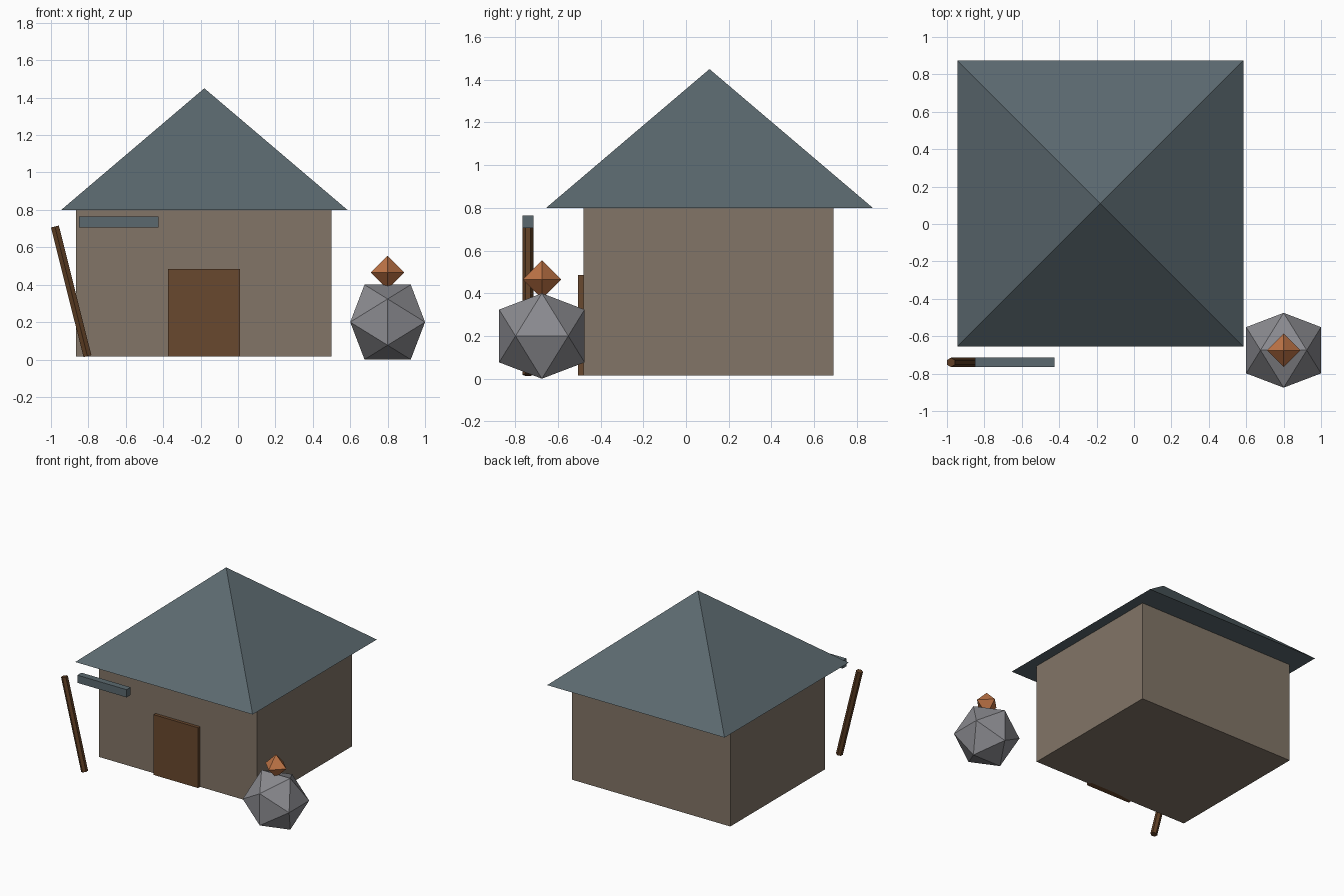
import bpy, math
from mathutils import Vector

if "Cube" in bpy.data.objects:
    bpy.data.objects.remove(bpy.data.objects["Cube"])


def material(name, srgb):
    m = bpy.data.materials.new(name)
    lin = [((c / 255 + 0.055) / 1.055) ** 2.4 for c in srgb]
    m.diffuse_color = (*lin, 1)
    m.use_nodes = True
    m.node_tree.nodes["Principled BSDF"].inputs["Base Color"].default_value = m.diffuse_color
    return m


WALL = material("clay_wall", (130, 117, 103))
SLATE = material("slate_blue", (91, 105, 111))
DOOR = material("door_brown", (105, 72, 46))
POLE = material("dark_wood", (94, 62, 36))
STONE = material("grey_stone", (138, 138, 143))
EMBER = material("copper_orange", (190, 116, 70))


def mesh_object(name, verts, faces, mat):
    me = bpy.data.meshes.new(name)
    me.from_pydata(verts, [], faces)
    me.materials.append(mat)
    ob = bpy.data.objects.new(name, me)
    bpy.context.collection.objects.link(ob)
    return ob


def box(name, lo, hi, mat):
    v = [(x, y, z) for x in (lo[0], hi[0]) for y in (lo[1], hi[1]) for z in (lo[2], hi[2])]
    f = [(0, 1, 3, 2), (4, 6, 7, 5), (0, 4, 5, 1), (2, 3, 7, 6), (0, 2, 6, 4), (1, 5, 7, 3)]
    return mesh_object(name, v, f, mat)


# House body, door and hanging sign board
box("house_walls", (-0.865, -0.48, 0.015), (0.50, 0.69, 0.80), WALL)
box("door", (-0.375, -0.505, 0.015), (0.01, -0.46, 0.485), DOOR)
box("sign_board", (-0.85, -0.765, 0.705), (-0.425, -0.715, 0.765), SLATE)

# Pyramid roof
cx, cy, h = -0.18, 0.11, 0.765
base = [(cx - h, cy - h, 0.80), (cx + h, cy - h, 0.80), (cx + h, cy + h, 0.80), (cx - h, cy + h, 0.80)]
mesh_object("roof", base + [(cx, cy, 1.45)],
            [(3, 2, 1, 0)] + [(i, (i + 1) % 4, 4) for i in range(4)], SLATE)

# Leaning six-sided pole
a, b = Vector((-0.805, -0.74, 0.018)), Vector((-0.979, -0.74, 0.711))
bpy.ops.mesh.primitive_cylinder_add(vertices=6, radius=0.025, depth=(b - a).length,
                                    location=(a + b) / 2,
                                    rotation=(0, math.atan2(b.x - a.x, b.z - a.z), 0))
pole = bpy.context.object
pole.name = "leaning_pole"
pole.data.materials.append(POLE)

# Boulder: icosahedron with its edges along the axes
phi = (1 + 5 ** 0.5) / 2
s = 0.2 / phi
c = Vector((0.80, -0.675, 0.20))
pts = []
for p in (-1, 1):
    for q in (-1, 1):
        pts += [Vector((p * phi, q, 0)), Vector((q, 0, p * phi)), Vector((0, p * phi, q))]
tris = []
for i in range(12):
    for j in range(i + 1, 12):
        for k in range(j + 1, 12):
            A, B, C = pts[i], pts[j], pts[k]
            if max((A - B).length, (B - C).length, (A - C).length) < 2.1:
                out = (B - A).cross(C - A).dot(A) > 0
                tris.append((i, j, k) if out else (i, k, j))
mesh_object("boulder", [c + p * s for p in pts], tris, STONE)

# Small octahedron resting on the boulder
c = Vector((0.80, -0.675, 0.465))
r = 0.09
ring = [c + Vector((r, 0, 0)), c + Vector((0, r, 0)), c - Vector((r, 0, 0)), c - Vector((0, r, 0))]
mesh_object("ember_gem", ring + [c + Vector((0, 0, r)), c - Vector((0, 0, r))],
            [(i, (i + 1) % 4, 4) for i in range(4)] + [((i + 1) % 4, i, 5) for i in range(4)], EMBER)
